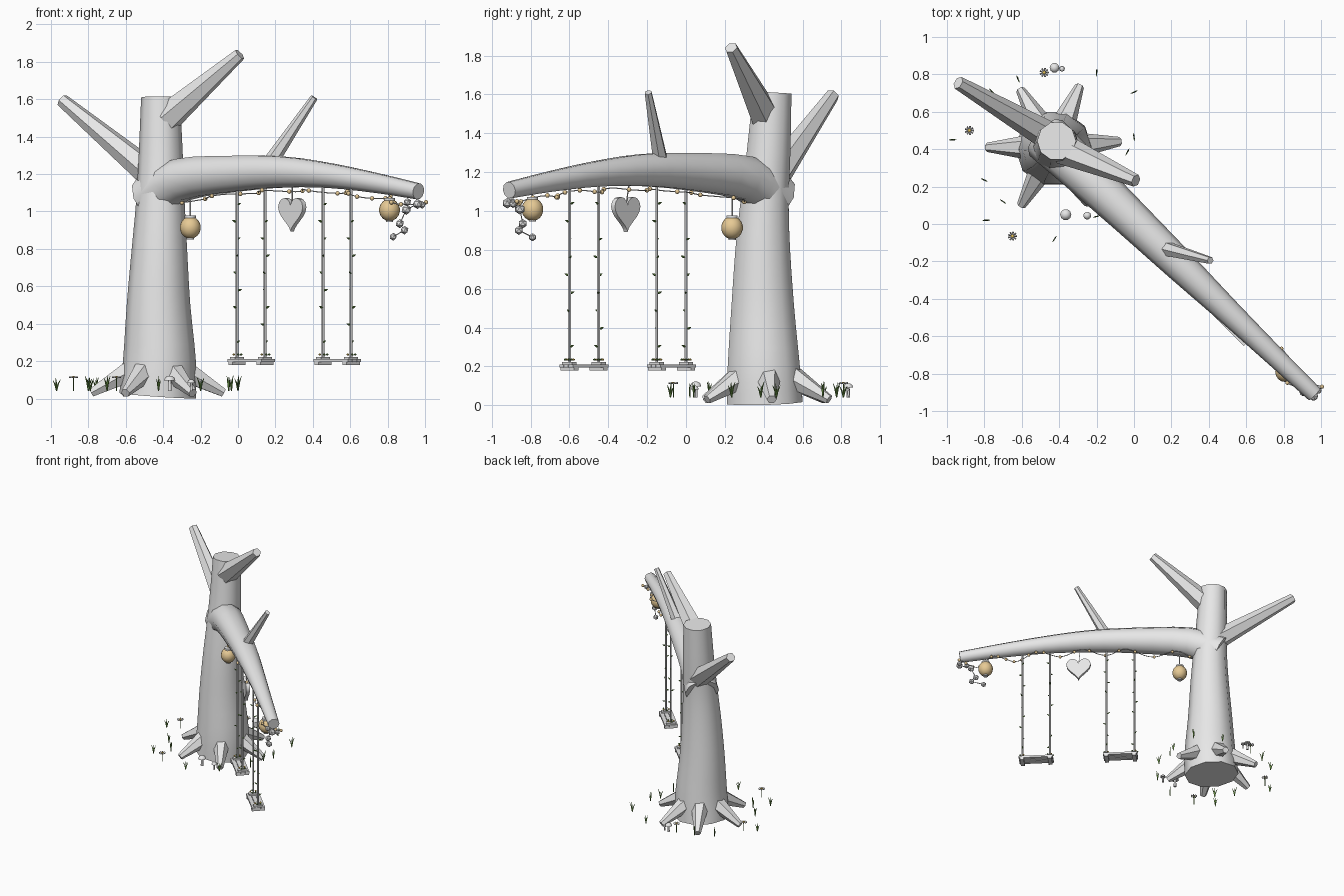
import bpy, bmesh, math, random
from math import sin, cos, pi, radians
from mathutils import Vector, Matrix

random.seed(4)
cube = bpy.data.objects.get("Cube")
if cube:
    bpy.data.objects.remove(cube)


def material(name, rgb):
    m = bpy.data.materials.new(name)
    m.use_nodes = True
    m.diffuse_color = (*rgb, 1)
    m.node_tree.nodes["Principled BSDF"].inputs["Base Color"].default_value = (*rgb, 1)
    return m


GREY = material("pale_grey", (0.8, 0.8, 0.8))
TAN = material("warm_tan", (0.85, 0.63, 0.32))
GREEN = material("leaf_green", (0.12, 0.25, 0.05))
YELLOW = material("flower_yellow", (0.8, 0.55, 0.1))


def finish(bm, name, mat, angle=45):
    bmesh.ops.recalc_face_normals(bm, faces=bm.faces)
    mesh = bpy.data.meshes.new(name)
    bm.to_mesh(mesh)
    bm.free()
    mesh.materials.append(mat)
    mesh.shade_smooth()
    mesh.set_sharp_from_angle(angle=radians(angle))
    ob = bpy.data.objects.new(name, mesh)
    bpy.context.collection.objects.link(ob)
    return ob


def smooth_path(pts, steps):
    """Catmull-Rom interpolation of (x, y, z, radius) points."""
    p = [Vector(q) for q in pts]
    p = [2 * p[0] - p[1]] + p + [2 * p[-1] - p[-2]]
    out = []
    for a, b, c, d in zip(p, p[1:], p[2:], p[3:]):
        for i in range(steps):
            t = i / steps
            out.append(0.5 * (2 * b + (c - a) * t + (2 * a - 5 * b + 4 * c - d) * t * t
                              + (3 * b - a - 3 * c + d) * t ** 3))
    return out + [p[-2]]


def tube(bm, pts, sides=6, steps=1):
    """Capped tube through (x, y, z, radius) points."""
    path = smooth_path(pts, steps)
    pos = [q.to_3d() for q in path]
    side, rings = None, []
    for i, c in enumerate(pos):
        t = (pos[min(i + 1, len(pos) - 1)] - pos[max(i - 1, 0)]).normalized()
        if side is None:
            side = t.cross(Vector((0, 1, 0)) if abs(t.z) > 0.8 else Vector((0, 0, 1)))
        u = (side - t * side.dot(t)).normalized()
        side, v = u, t.cross(u)
        rings.append([bm.verts.new(c + path[i][3] * (u * cos(2 * pi * k / sides) + v * sin(2 * pi * k / sides)))
                      for k in range(sides)])
    for a, b in zip(rings, rings[1:]):
        for k in range(sides):
            j = (k + 1) % sides
            bm.faces.new((a[k], a[j], b[j], b[k]))
    bm.faces.new(rings[0][::-1])
    bm.faces.new(rings[-1])


def ball(bm, at, r, squash=1.0, seg=10):
    m = Matrix.Translation(at) @ Matrix.Diagonal((r, r, r * squash, 1))
    bmesh.ops.create_uvsphere(bm, u_segments=seg, v_segments=max(4, seg // 2 + 1), radius=1, matrix=m)


def box(bm, at, size, turn=0):
    m = Matrix.Translation(at) @ Matrix.Rotation(turn, 4, 'Z') @ Matrix.Diagonal((*size, 1))
    bmesh.ops.create_cube(bm, size=1, matrix=m)


# Trunk
bm = bmesh.new()
tube(bm, [(-.43, .405, .015, .205), (-.42, .4, .2, .195), (-.425, .395, .5, .17), (-.42, .395, .8, .148),
          (-.415, .405, 1.05, .13), (-.413, .425, 1.3, .118), (-.414, .444, 1.61, .104)], 10, 3)
finish(bm, "trunk", GREY)

# Long swing limb
LIMB = [(-.47, .46, 1.07, .13), (-.3, .3, 1.17, .118), (0, .015, 1.203, .1), (.25, -.225, 1.21, .086),
        (.5, -.465, 1.19, .068), (.75, -.705, 1.15, .054), (.965, -.91, 1.107, .044)]
bm = bmesh.new()
tube(bm, LIMB, 10, 3)
finish(bm, "swing_limb", GREY)

# Bare upper branches
for name, a, b in [("front_branch", (-.38, .40, 1.5, .082), (.01, .232, 1.84, .034)),
                   ("back_branch", (-.43, .455, 1.17, .08), (-.94, .755, 1.595, .036)),
                   ("limb_twig", (.165, -.13, 1.25, .042), (.408, -.195, 1.61, .02))]:
    bm = bmesh.new()
    tube(bm, [a, b], 6)
    finish(bm, name, GREY)

# Flared roots
bm = bmesh.new()
for deg in (5, 67, 120, 180, 241, 302):
    c, s = cos(radians(deg)), sin(radians(deg))
    tube(bm, [(-.43 + .13 * c, .41 + .13 * s, .155, .068), (-.43 + .355 * c, .41 + .355 * s, .03, .025)], 6)
finish(bm, "roots", GREY)

# Swings with ropes, planks, leaves and blossoms
HALF = Vector((.075, -.075, 0))
for name, mid in (("near_trunk", Vector((.07, -.075, 0))), ("near_tip", Vector((.53, -.525, 0)))):
    seat, rope, leaf, bloom = (bmesh.new() for _ in range(4))
    across = Vector((.707, .707, 0))
    for off in (-.034, 0, .034):
        box(seat, mid + across * off + Vector((0, 0, .202)), (.26, .031, .016), -pi / 4)
    for s in (-1, 1):
        foot = mid + HALF * s
        box(seat, foot + Vector((0, 0, .186)), (.03, .1, .016), -pi / 4)
        box(seat, foot + Vector((0, 0, .216)), (.035, .07, .012), -pi / 4)
        tube(rope, [(foot.x, foot.y, .2, .008), (foot.x, foot.y, 1.16, .008)], 6)
        for i in range(9):
            z, a = .3 + i * .092, i * 2.4 + s
            tube(leaf, [(foot.x, foot.y, z, .004), (foot.x + .014 * cos(a), foot.y + .014 * sin(a), z + .004, .006),
                        (foot.x + .027 * cos(a), foot.y + .027 * sin(a), z + .009, .001)], 4)
        for i in range(5):
            a = i * 2 * pi / 5
            p = foot + Vector((.022 * cos(a), .022 * sin(a), .235))
            ball(bloom if i % 2 else leaf, p, .008, .7, 6)
    finish(seat, "swing_seat_" + name, GREY)
    finish(rope, "swing_ropes_" + name, GREY)
    finish(leaf, "rope_leaves_" + name, GREEN)
    finish(bloom, "seat_blossoms_" + name, YELLOW)

# Hanging heart
bm = bmesh.new()
outline = []
for i in range(28):
    t = 2 * pi * i / 28
    outline.append((.0058 * 16 * sin(t) ** 3,
                    .0062 * (13 * cos(t) - 5 * cos(2 * t) - 2 * cos(3 * t) - cos(4 * t))))
heart_m = Matrix.Translation((.29, -.31, .998)) @ Matrix.Rotation(-pi / 4, 4, 'Z')
face = bm.faces.new([bm.verts.new(heart_m @ Vector((x, -.014, z))) for x, z in outline])
push = bmesh.ops.extrude_face_region(bm, geom=[face])
bmesh.ops.translate(bm, vec=heart_m.to_3x3() @ Vector((0, .028, 0)),
                    verts=[g for g in push["geom"] if isinstance(g, bmesh.types.BMVert)])
tube(bm, [(.29, -.31, 1.02, .003), (.29, -.29, 1.16, .003)], 4)
finish(bm, "hanging_heart", GREY)

# Round lanterns
for name, x, y, z, top in (("trunk_lantern", -.255, .237, .914, 1.1), ("tip_lantern", .81, -.79, 1.008, 1.12)):
    bm = bmesh.new()
    ball(bm, (x, y, z), .056, 1.06, 16)
    finish(bm, name, TAN)
    bm = bmesh.new()
    tube(bm, [(x, y, z + .05, .03), (x, y, z + .064, .03)], 10)
    tube(bm, [(x, y, z - .063, .02), (x, y, z - .054, .02)], 10)
    tube(bm, [(x, y, z + .06, .004), (x, y, top, .004)], 5)
    finish(bm, name + "_fittings", GREY)

# Bead garland slung under the limb
wire, beads = bmesh.new(), bmesh.new()
under = smooth_path(LIMB, 6)[6:]
points = []
for i, q in enumerate(under):
    sag = .005 + .035 * abs(sin(i * .62)) * i / len(under)
    sway = .04 * sin(i * 1.1)
    points.append((q.x + sway, q.y + sway, q.z - q[3] - sag, .003))
    if i % 2 == 0 or i > 18:
        ball(beads, points[-1][:3], .012, 1, 8)
tube(wire, points, 5, 2)
finish(wire, "garland_wire", GREY)
finish(beads, "garland_beads", TAN)

# Blossom cluster at the limb tip
bm = bmesh.new()
chain = [(.96, -.92, 1.04, .027), (.9, -.855, 1.01, .028), (.865, -.84, .935, .024),
         (.89, -.86, .9, .023), (.83, -.79, .865, .021), (.905, -.9, 1.05, .022), (.985, -.89, 1.035, .02)]
for x, y, z, r in chain:
    bmesh.ops.create_icosphere(bm, subdivisions=1, radius=r, matrix=Matrix.Translation((x, y, z)))
tube(bm, [(.95, -.9, 1.09, .003)] + [(x, y, z, .003) for x, y, z, r in chain[:5]], 4)
finish(bm, "tip_blossoms", GREY, 20)

# Mushrooms
bm = bmesh.new()
for x, y, r in ((-.425, .835, .026), (-.365, .05, .03), (-.25, .045, .021), (-.385, .83, .015)):
    top = .055 + r * 1.6
    tube(bm, [(x, y, .04, r * .35), (x, y, top, r * .28)], 8)
    tube(bm, [(x, y, top - .006, r), (x, y, top + r * .35, r * .8), (x, y, top + r * .62, r * .3)], 10)
finish(bm, "mushrooms", GREY)

# Daisies: stem, ring of petals, round centre
stem, petal, centre = (bmesh.new() for _ in range(3))
for x, y in ((-.88, .5), (-.48, .81), (-.65, -.065)):
    tube(stem, [(x, y, .04, .003), (x, y, .11, .003)], 4)
    ball(centre, (x, y, .115), .009, .6, 8)
    for k in range(9):
        c, s = cos(2 * pi * k / 9), sin(2 * pi * k / 9)
        tube(petal, [(x + .007 * c, y + .007 * s, .112, .003), (x + .024 * c, y + .024 * s, .114, .005)], 4)
finish(stem, "daisy_stems", GREEN)
finish(petal, "daisy_petals", GREY)
finish(centre, "daisy_centres", YELLOW)

# Grass sprigs around the roots
bm = bmesh.new()
for x, y in ((-.2, .81), (0, .705), (0, .465), (-.035, .385), (-.05, .235), (-.62, .775), (-.76, .71),
             (-.97, .45), (-.8, .235), (-.7, .12), (-.79, .02), (-.425, -.08), (-.2, .04)):
    a = random.uniform(0, 2 * pi)
    for lean in (-.02, .004, .02):
        h = random.uniform(.055, .085)
        tube(bm, [(x, y, .04, .003), (x + lean * .4 * cos(a), y + lean * .4 * sin(a), .04 + h * .6, .004),
                  (x + lean * cos(a), y + lean * sin(a), .04 + h, .001)], 4)
finish(bm, "grass_sprigs", GREEN)
